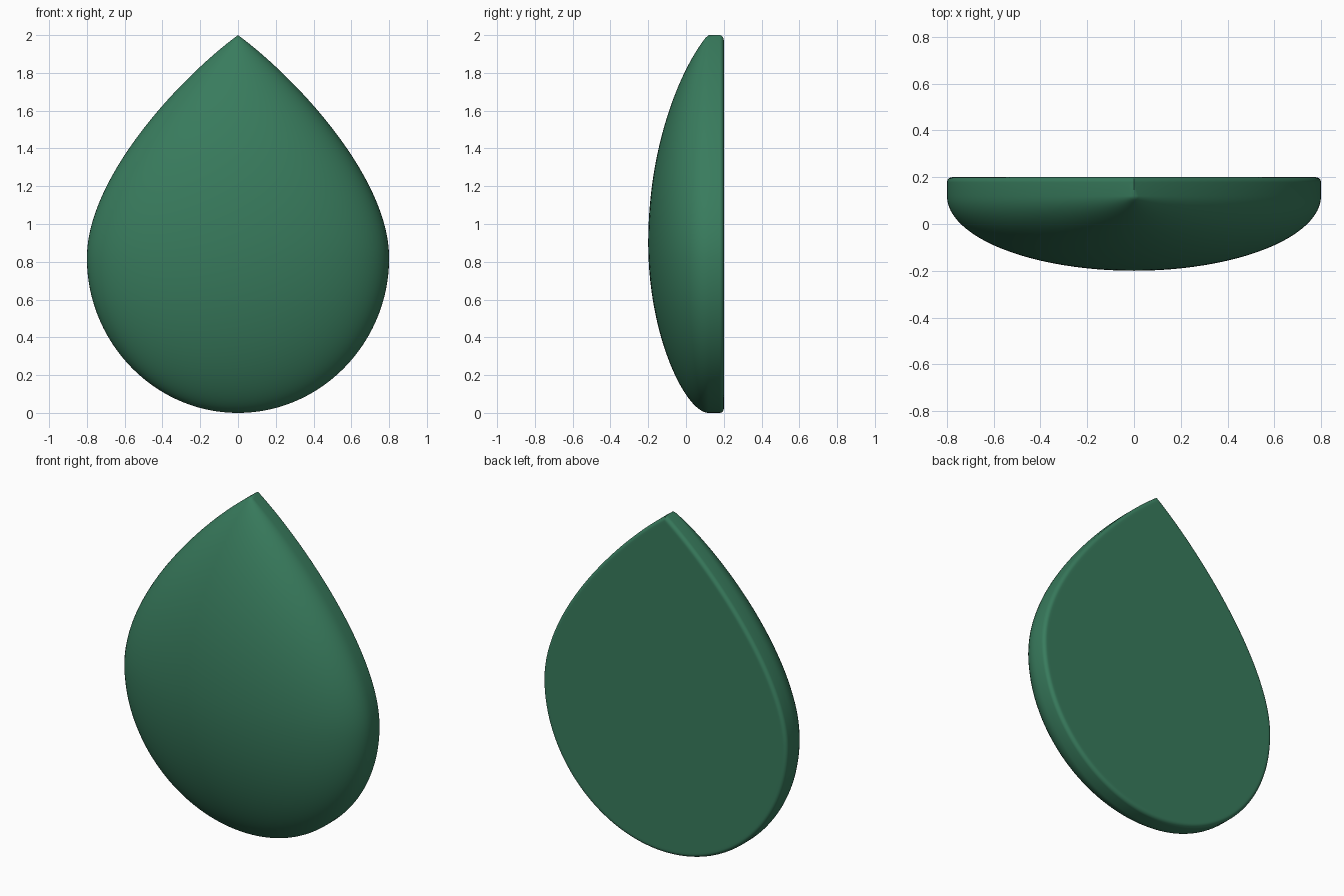
import bpy, bmesh, math
from mathutils import Vector
from mathutils.geometry import interpolate_bezier

if "Cube" in bpy.data.objects:
    bpy.data.objects.remove(bpy.data.objects["Cube"])

RIM_Y, BACK_Y, R = 0.12, 0.20, 0.022
ROWS, SEG = 48, 48


def bezier(points, n):
    return [Vector((p[0], p[1])) for p in
            interpolate_bezier(*[Vector((a, b, 0)) for a, b in points], n)]


def lookup(curve, z):
    # value of a (value, z) curve at height z
    for a, b in zip(curve, curve[1:]):
        if z <= b.y:
            return a.x + (b.x - a.x) * (z - a.y) / max(b.y - a.y, 1e-9)
    return curve[-1].x


# half outline (x, z) and front silhouette (y, z), bottom to tip
outline = (bezier([(0, 0), (0.44, 0), (0.8, 0.37), (0.8, 0.82)], ROWS)
           + bezier([(0.8, 0.82), (0.8, 1.25), (0.3, 1.78), (0, 2)], ROWS)[1:])
front = (bezier([(RIM_Y, 0), (0.0, 0), (-0.2, 0.4), (-0.2, 0.9)], 200)
         + bezier([(-0.2, 0.9), (-0.2, 1.43), (-0.02, 1.84), (0.115, 2)], 200)[1:])

bm = bmesh.new()

# domed front: half-ellipse section at every height
bottom = bm.verts.new((0, RIM_Y, 0))
tip = bm.verts.new((0, RIM_Y, 2))
rows = []
for w, z in outline[1:-1]:
    h = RIM_Y - lookup(front, z)
    rows.append([bm.verts.new((w * math.cos(math.pi * j / SEG),
                               RIM_Y - h * math.sin(math.pi * j / SEG), z))
                 for j in range(SEG + 1)])
for a, b in zip(rows, rows[1:]):
    for j in range(SEG):
        bm.faces.new((a[j], a[j + 1], b[j + 1], b[j]))
for j in range(SEG):
    bm.faces.new((bottom, rows[0][j + 1], rows[0][j]))
    bm.faces.new((tip, rows[-1][j], rows[-1][j + 1]))

# rim loop with outward normals (mitred at the tip)
rim = [bottom] + [r[0] for r in rows] + [tip] + [r[-1] for r in reversed(rows)]
n = len(rim)
pts = [Vector((v.co.x, v.co.z)) for v in rim]
normals = []
for i in range(n):
    d1 = (pts[i] - pts[i - 1]).normalized()
    d2 = (pts[(i + 1) % n] - pts[i]).normalized()
    n1, n2 = Vector((d1.y, -d1.x)), Vector((d2.y, -d2.x))
    m = (n1 + n2).normalized()
    normals.append(m / m.dot(n1))

# straight side, rounded back edge, flat back
steps = [(0, BACK_Y - R)]
for k in range(1, 7):
    a = math.pi / 2 * k / 6
    steps.append((R * (1 - math.cos(a)), BACK_Y - R + R * math.sin(a)))
steps.append((R + 0.01, BACK_Y))
prev = rim
for inset, y in steps:
    loop = []
    for p, m in zip(pts, normals):
        q = p - m * inset
        loop.append(bm.verts.new((q.x, y, q.y)))
    for i in range(n):
        k = (i + 1) % n
        bm.faces.new((prev[i], prev[k], loop[k], loop[i]))
    prev = loop
bm.faces.new(prev)
bmesh.ops.recalc_face_normals(bm, faces=bm.faces[:])

mesh = bpy.data.meshes.new("teardrop_body")
bm.to_mesh(mesh)
bm.free()
body = bpy.data.objects.new("teardrop_body", mesh)
bpy.context.collection.objects.link(body)

# green finish
mat = bpy.data.materials.new("green")
mat.diffuse_color = (0.04, 0.2, 0.11, 1)
mat.use_nodes = True
mat.node_tree.nodes["Principled BSDF"].inputs["Base Color"].default_value = mat.diffuse_color
mesh.materials.append(mat)

bpy.context.view_layer.objects.active = body
body.select_set(True)
bpy.ops.object.shade_smooth_by_angle(angle=math.radians(35))
